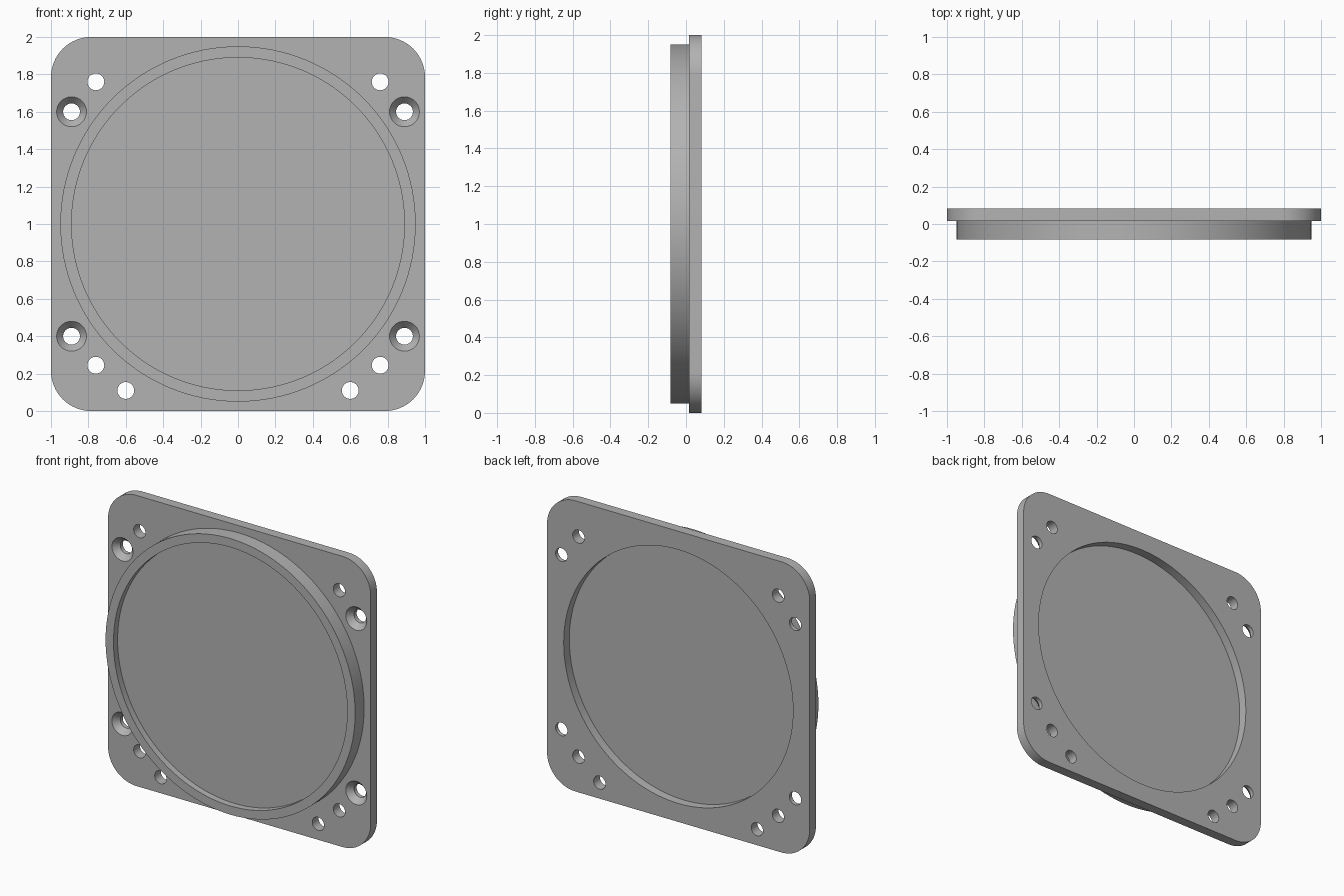
import bpy, bmesh, math
from mathutils import Matrix, Vector

cube = bpy.data.objects.get("Cube")
if cube:
    bpy.data.objects.remove(cube, do_unlink=True)

BACK, FACE, FRONT = 0.083, 0.015, -0.083   # depth of plate back, plate face, collar rim
RECESS_R, CORNER_R, HOLE_R, SINK_R, SINK_DEPTH = 0.873, 0.215, 0.045, 0.08, 0.04
MID = Vector((0, 0, 1))

grey = bpy.data.materials.new("Plain grey")
grey.use_nodes = True
colour = (0.45, 0.45, 0.45, 1)
grey.diffuse_color = colour
grey.node_tree.nodes["Principled BSDF"].inputs["Base Color"].default_value = colour


def make_object(name, bm):
    bmesh.ops.recalc_face_normals(bm, faces=bm.faces)
    mesh = bpy.data.meshes.new(name)
    bm.to_mesh(mesh)
    bm.free()
    obj = bpy.data.objects.new(name, mesh)
    bpy.context.collection.objects.link(obj)
    mesh.materials.append(grey)
    return obj


def lathe(bm, profile, centre, steps):
    """Spin (radius, depth) points round the y axis through centre."""
    verts = [bm.verts.new(centre + Vector((r, y, 0))) for r, y in profile]
    edges = [bm.edges.new(pair) for pair in zip(verts, verts[1:])]
    result = bmesh.ops.spin(bm, geom=verts + edges, cent=centre, axis=(0, 1, 0),
                            angle=math.tau, steps=steps, use_duplicate=False)
    bmesh.ops.remove_doubles(bm, verts=bm.verts, dist=1e-5)


def smooth(obj):
    bpy.ops.object.select_all(action='DESELECT')
    obj.select_set(True)
    bpy.context.view_layer.objects.active = obj
    bpy.ops.object.shade_smooth_by_angle(angle=math.radians(30))


# Rounded square mounting plate
bm = bmesh.new()
outline = []
inset = 1 - CORNER_R
for quarter, (sx, sz) in enumerate([(1, 1), (-1, 1), (-1, -1), (1, -1)]):
    for i in range(17):
        a = (quarter + i / 16) * math.pi / 2
        outline.append(bm.verts.new((sx * inset + CORNER_R * math.cos(a), FACE,
                                     1 + sz * inset + CORNER_R * math.sin(a))))
face = bm.faces.new(outline)
extruded = bmesh.ops.extrude_face_region(bm, geom=[face])
bmesh.ops.translate(bm, vec=(0, BACK - FACE, 0),
                    verts=[v for v in extruded["geom"] if isinstance(v, bmesh.types.BMVert)])
plate = make_object("mounting_plate", bm)

# Cutter: central opening, plain holes and countersunk screw holes
bm = bmesh.new()
lo, hi = FACE - 0.05, BACK + 0.05
lathe(bm, [(0, lo), (RECESS_R, lo), (RECESS_R, hi), (0, hi)], MID, 128)
plain = [(0, lo), (HOLE_R, lo), (HOLE_R, hi), (0, hi)]
flare = SINK_R + (SINK_R - HOLE_R) * 0.01 / SINK_DEPTH
sunk = [(0, FACE - 0.01), (flare, FACE - 0.01), (HOLE_R, FACE + SINK_DEPTH),
        (HOLE_R, hi), (0, hi)]
for side in (-1, 1):
    for x, z in [(0.76, 1.76), (0.76, 0.245), (0.6, 0.11)]:
        lathe(bm, plain, Vector((side * x, 0, z)), 32)
    for z in (0.4, 1.6):
        lathe(bm, sunk, Vector((side * 0.89, 0, z)), 32)
cutter = make_object("hole_cutter", bm)
cutter.hide_render = True

mod = plate.modifiers.new("Holes", 'BOOLEAN')
mod.operation = 'DIFFERENCE'
mod.solver = 'EXACT'
mod.object = cutter
bpy.context.view_layer.objects.active = plate
bpy.ops.object.modifier_apply(modifier=mod.name)
bpy.data.objects.remove(cutter, do_unlink=True)
smooth(plate)

# Round collar with a raised rim, closed by a disc recessed on both sides
bm = bmesh.new()
lathe(bm, [(0, -0.038), (0.89, -0.038), (0.89, FRONT), (0.95, FRONT), (0.95, FACE),
           (RECESS_R, FACE), (RECESS_R, 0.022), (0, 0.022)], MID, 128)
collar = make_object("round_collar", bm)
smooth(collar)
